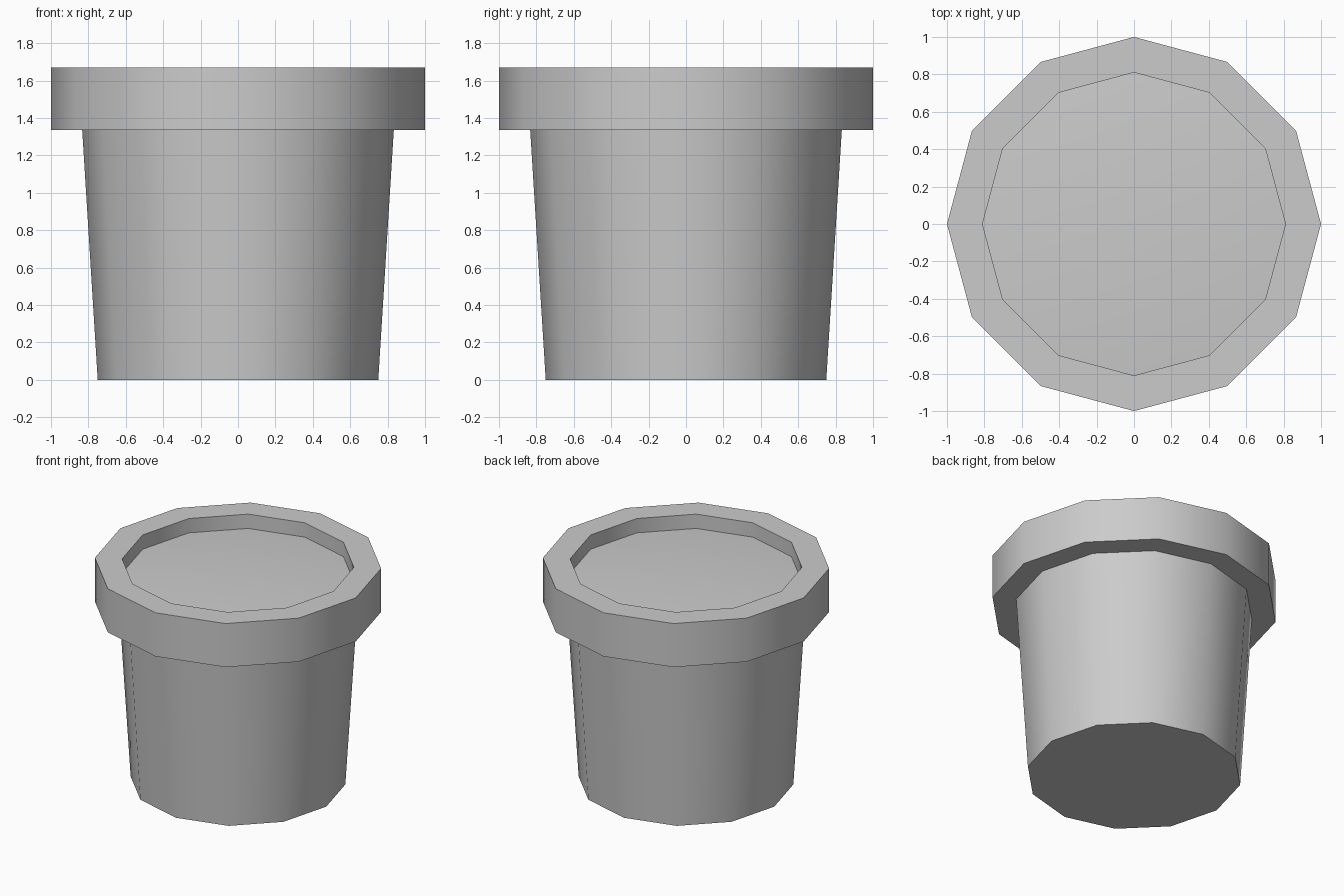
import bpy, bmesh
from math import cos, sin, tau, radians

if "Cube" in bpy.data.objects:
    bpy.data.objects.remove(bpy.data.objects["Cube"])

SIDES = 12


def lathe(name, profile, cap_start=False, tip=None):
    """Revolve (radius, z) points into a 12-sided shell, optionally capped or coned to a tip."""
    bm = bmesh.new()
    rings = [[bm.verts.new((r * cos(tau * i / SIDES), r * sin(tau * i / SIDES), z))
              for i in range(SIDES)] for r, z in profile]
    for a, b in zip(rings, rings[1:]):
        for i in range(SIDES):
            j = (i + 1) % SIDES
            bm.faces.new((a[i], a[j], b[j], b[i]))
    if cap_start:
        bm.faces.new(rings[0][::-1])
    if tip is not None:
        top = bm.verts.new((0, 0, tip))
        for i in range(SIDES):
            bm.faces.new((rings[-1][i], rings[-1][(i + 1) % SIDES], top))
    mesh = bpy.data.meshes.new(name)
    bm.to_mesh(mesh)
    bm.free()
    obj = bpy.data.objects.new(name, mesh)
    bpy.context.collection.objects.link(obj)
    bpy.ops.object.select_all(action='DESELECT')
    obj.select_set(True)
    bpy.context.view_layer.objects.active = obj
    bpy.ops.object.shade_smooth_by_angle(angle=radians(35))
    return obj


# Tapered pot with overhanging rim and short inner wall
lathe("pot", [(0.75, 0), (0.833, 1.335), (1, 1.335), (1, 1.67), (0.81, 1.67), (0.81, 1.56)],
      cap_start=True)

# Gently mounded soil
lathe("soil", [(0.81, 1.56)], tip=1.62)
